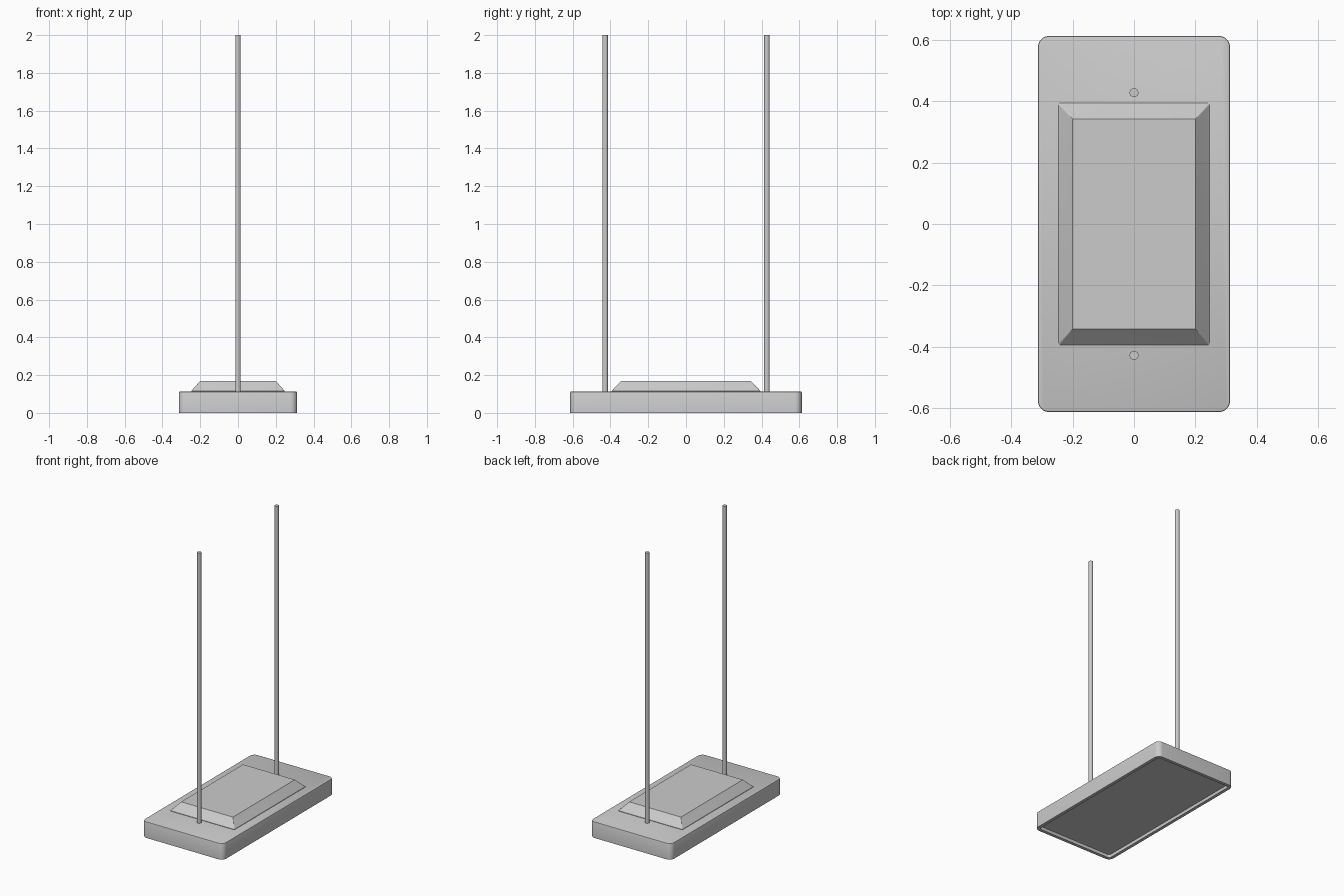
import bpy, bmesh, math

cube = bpy.data.objects.get("Cube")
if cube:
    bpy.data.objects.remove(cube, do_unlink=True)

grey = bpy.data.materials.new("plain grey")
grey.use_nodes = True
colour = (0.6, 0.6, 0.6, 1)
grey.diffuse_color = colour
grey.node_tree.nodes["Principled BSDF"].inputs["Base Color"].default_value = colour


def outline(hx, hy, r, z, steps=8):
    """Rounded rectangle as a loop of points."""
    pts = []
    for i, (sx, sy) in enumerate([(1, 1), (-1, 1), (-1, -1), (1, -1)]):
        for k in range(steps + 1):
            a = math.pi / 2 * (i + k / steps)
            pts.append((sx * (hx - r) + r * math.cos(a),
                        sy * (hy - r) + r * math.sin(a), z))
    return pts


def loft(name, sections):
    """Closed solid through a list of rounded rectangles."""
    bm = bmesh.new()
    rings = [[bm.verts.new(p) for p in outline(*s)] for s in sections]
    for low, high in zip(rings, rings[1:]):
        n = len(low)
        for i in range(n):
            j = (i + 1) % n
            bm.faces.new((low[i], low[j], high[j], high[i]))
    bm.faces.new(rings[0][::-1])
    bm.faces.new(rings[-1])
    mesh = bpy.data.meshes.new(name)
    bm.to_mesh(mesh)
    bm.free()
    obj = bpy.data.objects.new(name, mesh)
    bpy.context.collection.objects.link(obj)
    finish(obj)


def finish(obj):
    obj.data.materials.append(grey)
    bpy.ops.object.select_all(action='DESELECT')
    obj.select_set(True)
    bpy.context.view_layer.objects.active = obj
    bpy.ops.object.shade_smooth_by_angle(angle=math.radians(30))


HX, HY, TOP = 0.313, 0.613, 0.113
RIM = 0.022

# Base plate with a shallow recess underneath and a softened top edge
loft("base", [
    (HX - RIM, HY - RIM, 0.016, 0.022),
    (HX - RIM, HY - RIM, 0.016, 0),
    (HX, HY, 0.036, 0),
    (HX, HY, 0.036, TOP - 0.005),
    (HX - 0.0015, HY - 0.0015, 0.0345, TOP - 0.0015),
    (HX - 0.005, HY - 0.005, 0.031, TOP),
])

# Bevelled raised pad
loft("raised_pad", [
    (0.247, 0.394, 0.006, TOP - 0.005),
    (0.247, 0.394, 0.006, TOP + 0.003),
    (0.2, 0.342, 0.0005, 0.17),
])

# Two upright rods
for name, side in (("front_rod", -1), ("back_rod", 1)):
    bottom = TOP - 0.01
    bpy.ops.mesh.primitive_cylinder_add(
        vertices=32, radius=0.0145, depth=2 - bottom,
        location=(0, side * 0.428, (2 + bottom) / 2))
    rod = bpy.context.object
    rod.name = name
    finish(rod)
